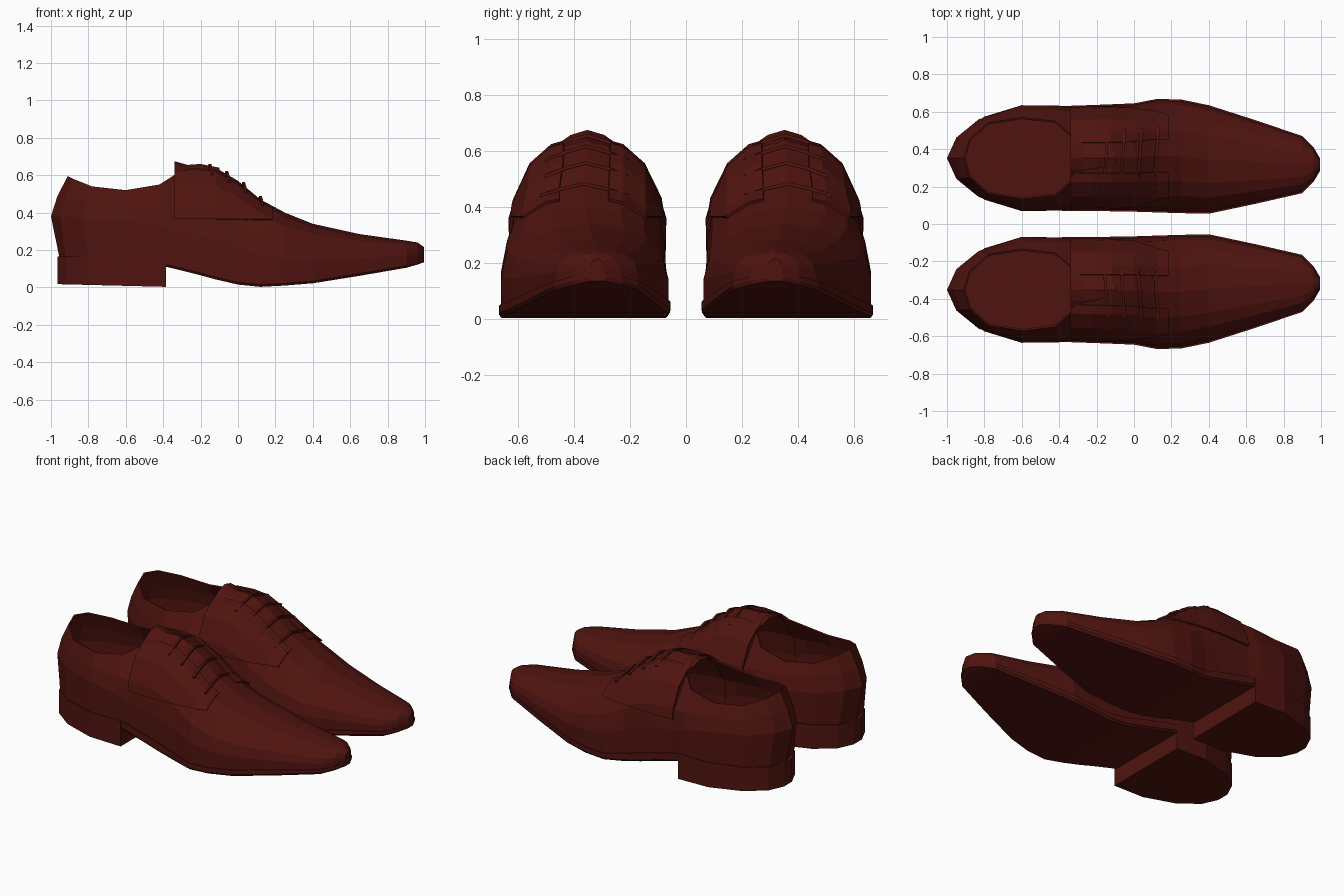
import bpy, bmesh

if "Cube" in bpy.data.objects:
    bpy.data.objects.remove(bpy.data.objects["Cube"])

leather = bpy.data.materials.new("oxblood_leather")
leather.diffuse_color = (0.08, 0.007, 0.005, 1)
leather.use_nodes = True
leather.node_tree.nodes["Principled BSDF"].inputs["Base Color"].default_value = leather.diffuse_color

# Stations along the shoe: x, inner y, outer y, sole bottom, sole top, ridge height
STATIONS = [
    (-.385, .070, .630, .110, .160, .62), (-.34, .070, .632, .100, .155, .64),
    (-.22, .070, .636, .070, .125, .65), (-.12, .068, .640, .043, .100, .64),
    (0, .066, .645, .015, .065, .57), (.12, .062, .668, .003, .045, .47),
    (.25, .058, .666, .010, .050, .40), (.40, .055, .635, .022, .062, .34),
    (.65, .108, .555, .062, .100, .285), (.90, .165, .470, .105, .135, .25),
    (.96, .225, .410, .122, .150, .24), (.995, .285, .350, .135, .160, .215)]
# Cross-section: (height fraction, width fraction)
SHAPE = [(0, 1), (.3, 1), (.55, .93), (.8, .72), (.93, .45), (1, 0)]


def lerp_table(table, x):
    for a, b in zip(table, table[1:]):
        if x <= b[0]:
            t = (x - a[0]) / (b[0] - a[0])
            return [p + (q - p) * t for p, q in zip(a, b)]
    return list(table[-1])


def surf(x, h, side, grow=0.0):
    """Point on the upper at station x, height fraction h."""
    _, yi, yo, _, zb, zt = lerp_table(STATIONS, x)
    half = (yo - yi) / 2 - .008
    w = lerp_table(SHAPE, h)[1]
    return (x, (yi + yo) / 2 + side * w * (half + grow), zb + h * (zt - zb) + grow)


def loft(name, rows, closed=False, cap_first=False, cap_last=False, thick=0.0):
    """Skin rows of points, then mirror to the other shoe."""
    bm = bmesh.new()
    vs = [[bm.verts.new(p) for p in r] for r in rows]
    n = len(rows[0])
    for a, b in zip(vs, vs[1:]):
        for i in range(n if closed else n - 1):
            j = (i + 1) % n
            bm.faces.new((a[i], a[j], b[j], b[i]))
    if cap_first:
        bm.faces.new(vs[0])
    if cap_last:
        bm.faces.new(vs[-1])
    bmesh.ops.remove_doubles(bm, verts=bm.verts[:], dist=1e-4)
    bmesh.ops.recalc_face_normals(bm, faces=bm.faces[:])
    me = bpy.data.meshes.new(name)
    bm.to_mesh(me)
    bm.free()
    me.materials.append(leather)
    ob = bpy.data.objects.new(name, me)
    bpy.context.collection.objects.link(ob)
    if thick:
        s = ob.modifiers.new("thickness", 'SOLIDIFY')
        s.thickness = thick
    m = ob.modifiers.new("other_shoe", 'MIRROR')
    m.use_axis = (False, True, False)
    m.use_clip = False
    m.use_mirror_merge = False
    return ob


# Sole, from heel front to toe
loft("sole", [[(x, yi + .01, zb), (x, yi, zb + .012), (x, yi, zt), (x, yo, zt),
               (x, yo, zb + .012), (x, yo - .01, zb)]
              for x, yi, yo, zb, zt, _ in STATIONS],
     closed=True, cap_first=True, cap_last=True)

# Heel block
C = .352
heel_plan = [(-.385, .28), (-.6, .283), (-.8, .222), (-.92, .135), (-.965, .04)]
heel_loop = [(x, C + w) for x, w in heel_plan] + [(x, C - w) for x, w in reversed(heel_plan)]
loft("heel", [[(x, y, .003 - .025 * (x + .385)) for x, y in heel_loop],
              [(x, y, .165) for x, y in heel_loop]],
     closed=True, cap_first=True, cap_last=True)

# Vamp and toe
ring = [(h, -1) for h, _ in SHAPE] + [(h, 1) for h, _ in reversed(SHAPE[:-1])]
loft("vamp", [[surf(s[0], h, side) for h, side in ring] for s in STATIONS[1:]],
     cap_last=True)

# Heel quarter: levels of (x, half width, z) from front to back
LEVELS = [
    (0, [(-.42, .278, .16), (-.6, .278, .16), (-.8, .215, .16), (-.92, .125, .16), (-.955, 0, .16)]),
    (.3, [(-.42, .28, .33), (-.6, .282, .36), (-.83, .208, .37), (-.95, .11, .38), (-1, 0, .38)]),
    (.55, [(-.42, .258, .43), (-.6, .258, .44), (-.81, .2, .46), (-.925, .105, .48), (-.965, 0, .49)]),
    (.92, [(-.42, .198, .55), (-.6, .218, .52), (-.78, .19, .54), (-.88, .1, .58), (-.91, 0, .595)])]
quarter = []
for h, pts in LEVELS:
    left = [(x, C + w, z) for x, w, z in pts]
    right = [(x, C - w, z) for x, w, z in reversed(pts[:-1])]
    quarter.append([surf(-.34, h, 1)] + left + right + [surf(-.34, h, -1)])
loft("heel_quarter", quarter, thick=.01)

# Lacing flaps lying over the vamp
for side, label in ((-1, "inner"), (1, "outer")):
    rows = []
    for x in (-.34, -.22, -.12, 0, .12, .185):
        _, _, _, _, zb, zt = lerp_table(STATIONS, x)
        low = (.355 - zb) / (zt - zb)
        rows.append([surf(x, max(low, h), side, .011) for h in (0, .3, .55, .8, .93, .955)])
    loft(label + "_lacing_flap", rows, thick=.01)

# Tongue tip rising at the collar
loft("tongue", [[(x, .352 + s * .12, z - .06), (x, .352 + s * .06, z - .018), (x, .352, z),
                 (x, .352 - s * .06, z - .018), (x, .352 - s * .12, z - .06)]
                for x, z, s in ((-.34, .675, 1), (-.27, .655, .95), (-.2, .66, .8), (-.1, .64, .6))])

# Laces
for x in (-.15, -.06, .03, .12):
    arch = [(.9, -1), (.96, -1), (1, 1), (.96, 1), (.9, 1)]
    rows = []
    for i, (h, side) in enumerate(arch):
        _, y, z = surf(x, h, side, .012)
        cx = x + .006 * (i - 2)
        rows.append([(cx - .007, y, z + .006), (cx + .007, y, z + .006)])
    loft("lace", rows, thick=.012)
